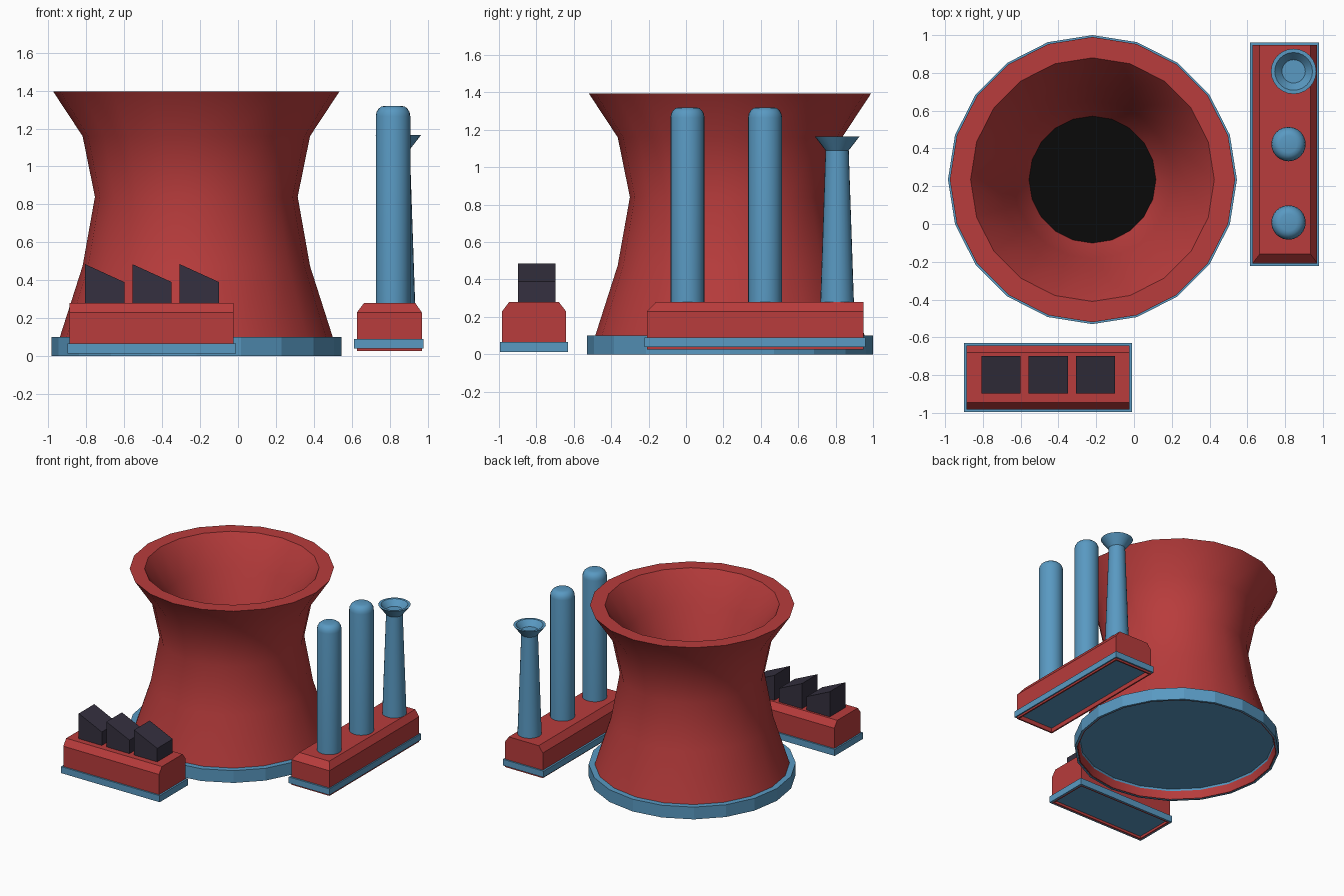
import bpy, bmesh, math

if "Cube" in bpy.data.objects:
    bpy.data.objects.remove(bpy.data.objects["Cube"])


def material(name, rgb):
    m = bpy.data.materials.new(name)
    m.diffuse_color = (*rgb, 1)
    m.use_nodes = True
    m.node_tree.nodes["Principled BSDF"].inputs["Base Color"].default_value = m.diffuse_color
    return m


RED = material("red", (0.48, 0.045, 0.045))
BLUE = material("blue", (0.10, 0.32, 0.54))
DARK = material("dark", (0.035, 0.03, 0.05))
BLACK = material("black", (0.003, 0.003, 0.003))


def finish(name, bm, mat, smooth=False):
    bmesh.ops.remove_doubles(bm, verts=bm.verts, dist=1e-5)
    bmesh.ops.recalc_face_normals(bm, faces=bm.faces)
    for f in bm.faces:
        f.smooth = smooth
    me = bpy.data.meshes.new(name)
    bm.to_mesh(me)
    bm.free()
    if smooth:
        me.set_sharp_from_angle(angle=math.radians(35))
    me.materials.append(mat)
    ob = bpy.data.objects.new(name, me)
    bpy.context.collection.objects.link(ob)
    return ob


def bridge(bm, loops):
    for a, b in zip(loops, loops[1:]):
        for i in range(len(a)):
            j = (i + 1) % len(a)
            bm.faces.new((a[i], a[j], b[j], b[i]))


def lathe(name, profile, centre, mat, sides, smooth=True):
    """Revolve (radius, z) points; the first and last rings are capped."""
    bm = bmesh.new()
    closed = profile[0] == profile[-1]
    loops = []
    for r, z in profile:
        loops.append([bm.verts.new((centre[0] + r * math.cos(2 * math.pi * k / sides),
                                    centre[1] + r * math.sin(2 * math.pi * k / sides), z))
                      for k in range(sides)])
    bridge(bm, loops)
    if not closed:
        bm.faces.new(loops[0])
        bm.faces.new(loops[-1])
    return finish(name, bm, mat, smooth)


def loft(name, rects, mat):
    """Loft rectangles given as (x0, x1, y0, y1, z)."""
    bm = bmesh.new()
    loops = [[bm.verts.new(p) for p in ((x0, y0, z), (x1, y0, z), (x1, y1, z), (x0, y1, z))]
             for x0, x1, y0, y1, z in rects]
    bridge(bm, loops)
    if rects[0] != rects[-1]:
        bm.faces.new(loops[0])
        bm.faces.new(loops[-1])
    return finish(name, bm, mat)


def inset(rect, d):
    x0, x1, y0, y1 = rect
    return (x0 + d, x1 - d, y0 + d, y1 - d)


def platform(name, hull, top, band, z_hull, z_band):
    # red hull with chamfered top and recessed underside
    inner = inset(hull, 0.012)
    loft(name + "_hull", [(*inner, z_band[1]), (*inner, z_hull), (*hull, z_hull),
                          (*hull, 0.23), (*top, 0.28)], RED)
    # blue skirt around the foot
    a, b = z_band
    loft(name + "_skirt", [(*hull, a), (*band, a), (*band, b), (*hull, b), (*hull, a)], BLUE)
    # blue underside plate
    loft(name + "_underside", [(*inner, a + 0.02), (*inner, b + 0.005)], BLUE)


# cooling tower
C = (-0.22, 0.235)
lathe("cooling_tower",
      [(0.725, 0.095), (0.742, 0.002), (0.75, 0.002), (0.72, 0.10), (0.60, 0.475),
       (0.535, 0.84), (0.60, 1.16), (0.755, 1.395), (0.645, 1.395), (0.49, 1.16),
       (0.42, 0.90), (0.336, 0.75)], C, RED, 20)
lathe("tower_opening", [(0.336, 0.751), (0.336, 0.755)], C, BLACK, 20, False)
lathe("tower_base_ring", [(0.72, 0.10), (0.765, 0.10), (0.765, 0), (0.75, 0), (0.72, 0.10)],
      C, BLUE, 20, False)
lathe("tower_floor", [(0.73, 0.08), (0.73, 0.093)], C, BLUE, 20, False)

# side platform with chimneys
platform("chimney_platform", (0.628, 0.97, -0.208, 0.948), (0.665, 0.935, -0.16, 0.948),
         (0.613, 0.98, -0.222, 0.96), 0.025, (0.04, 0.09))
for i, y in enumerate((0.008, 0.423)):
    dome = [(0.045 + 0.046 * math.cos(t), 1.265 + 0.055 * math.sin(t))
            for t in (math.radians(a) for a in (0, 22.5, 45, 67.5, 90))]
    lathe(f"round_chimney_{i + 1}", [(0.091, 0.27)] + dome, (0.818, y), BLUE, 24)
lathe("flared_chimney",
      [(0.09, 0.27), (0.062, 1.09), (0.12, 1.165), (0.10, 1.165), (0.062, 1.12)],
      (0.845, 0.808), BLUE, 24)

# front platform with sawtooth roof lights
platform("factory_platform", (-0.888, -0.024, -0.983, -0.642), (-0.888, -0.024, -0.945, -0.68),
         (-0.9, -0.01, -0.995, -0.63), 0.012, (0.012, 0.065))
for i, (x0, x1) in enumerate(((-0.808, -0.6), (-0.558, -0.35), (-0.308, -0.1))):
    ob = loft(f"sawtooth_roof_{i + 1}",
              [(x0, x1, -0.898, -0.698, 0.27), (x0, x1, -0.898, -0.698, 0.485)], DARK)
    for v in ob.data.vertices:
        if v.co.z > 0.4 and v.co.x > (x0 + x1) / 2:
            v.co.z = 0.39
